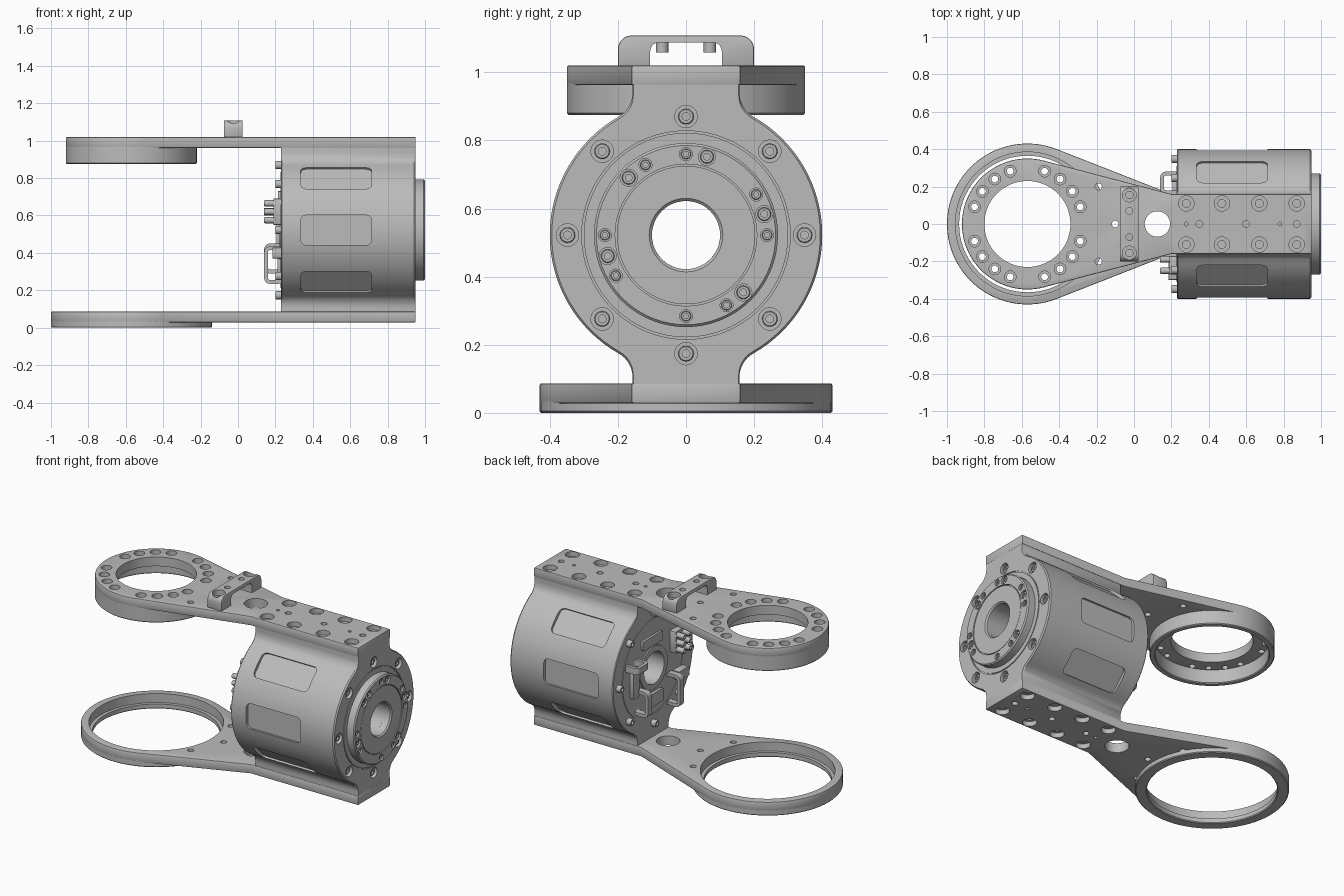
import bpy, bmesh
from math import sin, cos, pi, radians, atan2, acos, hypot
from mathutils import Matrix, Vector

if "Cube" in bpy.data.objects:
    bpy.data.objects.remove(bpy.data.objects["Cube"])

grey = bpy.data.materials.new("machined_grey")
grey.use_nodes = True
tone = (0.5, 0.5, 0.5, 1)
grey.diffuse_color = tone
grey.node_tree.nodes["Principled BSDF"].inputs["Base Color"].default_value = tone

CZ = 0.522                                  # height of the housing axis
RX = -0.57                                  # x of the two ring centres
AXLE = Matrix.Rotation(pi / 2, 4, 'Y')      # local z points along +x
BACK = Matrix.Rotation(-pi / 2, 4, 'Y')     # local z points along -x
DOWN = Matrix.Rotation(pi, 4, 'X')
T = lambda x, y, z: Matrix.Translation((x, y, z))


def loft(bm, rings, m, loop=False):
    """Join equal rings of points with quads; cap the ends unless looped."""
    vs = [[bm.verts.new(m @ Vector(p)) for p in r] for r in rings]
    n = len(vs[0])
    pairs = list(zip(vs, vs[1:])) + ([(vs[-1], vs[0])] if loop else [])
    for a, b in pairs:
        for i in range(n):
            j = (i + 1) % n
            bm.faces.new((a[i], a[j], b[j], b[i]))
    if not loop:
        bm.faces.new(vs[0][::-1])
        bm.faces.new(vs[-1])


def lathe(bm, profile, m, seg=64, loop=False):
    rings = [[(r * cos(2 * pi * i / seg), r * sin(2 * pi * i / seg), h) for i in range(seg)]
             for r, h in profile]
    loft(bm, rings, m, loop)


def prism(bm, pts, h0, h1, m=Matrix()):
    loft(bm, [[(x, y, h) for x, y in pts] for h in (h0, h1)], m)


def rounded(w, h, r, n=5):
    """Rounded rectangle outline with half sizes w and h."""
    pts = []
    for k, (sx, sy) in enumerate(((1, 1), (-1, 1), (-1, -1), (1, -1))):
        for i in range(n + 1):
            a = (k + i / n) * pi / 2
            pts.append((sx * (w - r) + r * cos(a), sy * (h - r) + r * sin(a)))
    return pts


def drill(bm, m, r, depth, wide=0, sink=0):
    """Hole entering along local -z, with an optional counterbore."""
    prof = [(r, -depth), (r, 0.02)]
    if wide:
        prof = [(r, -depth), (r, -sink), (wide, -sink), (wide, 0.02)]
    lathe(bm, prof, m, 24)


def screw(bm, m, r, h):
    """Socket head standing on local z = 0."""
    lathe(bm, [(r, -0.01), (r, h * 0.85), (r * 0.88, h), (r * 0.5, h), (r * 0.5, h * 0.5)], m, 16)


def make(name, bm, cut=None, bevel=0):
    bmesh.ops.recalc_face_normals(bm, faces=bm.faces)
    me = bpy.data.meshes.new(name)
    bm.to_mesh(me)
    bm.free()
    ob = bpy.data.objects.new(name, me)
    bpy.context.collection.objects.link(ob)
    me.materials.append(grey)
    bpy.context.view_layer.objects.active = ob
    if bevel:
        mod = ob.modifiers.new("edge", 'BEVEL')
        mod.width, mod.segments, mod.limit_method = bevel, 2, 'ANGLE'
        mod.angle_limit = radians(50)
        bpy.ops.object.modifier_apply(modifier=mod.name)
    if cut:
        tool = make(name + "_cutter", cut)
        tool.hide_render = True
        bpy.context.view_layer.objects.active = ob
        mod = ob.modifiers.new("holes", 'BOOLEAN')
        mod.operation, mod.object, mod.solver = 'DIFFERENCE', tool, 'EXACT'
        bpy.ops.object.modifier_apply(modifier=mod.name)
        bpy.data.objects.remove(tool)
    ob.data.shade_smooth()
    ob.data.set_sharp_from_angle(angle=radians(30))
    return ob


def around(r, deg, x):
    """Point on a circle about the housing axis, angle from +y towards +z."""
    return T(x, r * cos(radians(deg)), CZ + r * sin(radians(deg)))


# Housing: round body with filleted necks, written in (y, z) about the axis
R, F, NECK, TOP = 0.4, 0.08, 0.157, 0.452
fy = NECK + F
fz = (( R + F) ** 2 - fy ** 2) ** 0.5
t0 = atan2(fz, fy)
quarter = [(R * cos(t0 * i / 16), R * sin(t0 * i / 16)) for i in range(17)]
quarter += [(fy + F * cos(a), fz + F * sin(a))
            for a in [t0 + pi - t0 * i / 8 for i in range(1, 9)]]
quarter.append((NECK, TOP))
half = quarter + [(-y, z) for y, z in quarter[::-1]]
outline = half + [(-y, -z) for y, z in half[1:-1]]
bm, cut = bmesh.new(), bmesh.new()
loft(bm, [[(x, y * s, z * s) for y, z in outline]
          for x, s in ((0.23, 0.99), (0.235, 1), (0.94, 1), (0.948, 0.985))], T(0, 0, CZ))
lathe(cut, [(0.1, 0.1), (0.1, 1.1)], T(0, 0, CZ) @ AXLE)
for a in (45, 90, 135, -45, -90, -135):
    prism(cut, rounded(0.19, 0.08, 0.03), 0.38, 0.45,
          T(0.525, 0, CZ) @ Matrix.Rotation(radians(a), 4, 'X'))
for k in range(8):
    drill(cut, around(0.348, k * 45, 0.948) @ AXLE, 0.018, 0.06, 0.033, 0.03)
lathe(cut, [(0.306, 0.943), (0.306, 0.96), (0.3, 0.96), (0.3, 0.943)],
      T(0, 0, CZ) @ AXLE, loop=True)
make("housing", bm, cut)

# Output flange with its ring of sunk screws
bm, cut = bmesh.new(), bmesh.new()
lathe(bm, [(0.1, 0.93), (0.27, 0.93), (0.27, 0.993), (0.263, 1.0), (0.208, 1.0), (0.208, 0.992),
           (0.203, 0.992), (0.203, 0.998), (0.108, 0.998), (0.1, 0.99)],
      T(0, 0, CZ) @ AXLE, 72, True)
big, small = (75, 135, 15, 195, 315), (90, 120, 30, 0, 180, 210, 270, 300)
for a in big + small:
    drill(cut, around(0.238, a, 1.0) @ AXLE, 0.025 if a in big else 0.019, 0.02)
make("output_flange", bm, cut)

bm = bmesh.new()
for a in big + small:
    screw(bm, around(0.238, a, 0.978) @ AXLE, 0.02 if a in big else 0.015, 0.016)
for k in range(8):
    screw(bm, around(0.348, k * 45, 0.918) @ AXLE, 0.023, 0.02)
    screw(bm, around(0.348, k * 45, 0.23) @ BACK, 0.022, 0.03)
make("housing_screws", bm)


# Arm plates: disc end running tangentially into a straight bar
def arm_outline(r):
    px, py = 0.2, 0.16
    t = atan2(py, px - RX) + acos(r / hypot(px - RX, py))
    arc = [t + (2 * pi - 2 * t) * i / 64 for i in range(65)]
    return [(RX + r * cos(a), r * sin(a)) for a in arc] + [
        (px, -py), (0.95, -py), (0.95, py), (px, py)]


def arm(name, r, hole, z0, z1, face, flip, ring_bolts):
    bm, cut = bmesh.new(), bmesh.new()
    prism(bm, arm_outline(r), z0, z1)
    lathe(cut, [(hole, z0 - 0.1), (hole, z1 + 0.1)], T(RX, 0, 0), 72)
    lathe(cut, [(0.068, z0 - 0.1), (0.068, z1 + 0.1)], T(0.125, 0, 0), 32)
    for x in (0.28, 0.47, 0.67, 0.87):
        for y in (-0.11, 0.11):
            drill(cut, T(x, y, face) @ flip, 0.021, 0.1, 0.041, 0.03)
    for x, y, rad in ((0.28, 0, 0.01), (0.35, 0, 0.018), (0.6, 0, 0.018), (0.78, 0, 0.01),
                      (0.87, 0, 0.018), (-0.19, 0.2, 0.018), (-0.19, -0.2, 0.018),
                      (-0.1, 0, 0.018)):
        drill(cut, T(x, y, face) @ flip, rad, 0.1)
    if ring_bolts:
        for k in range(20):
            if k % 5:
                a = k * pi / 10
                drill(cut, T(RX + 0.297 * cos(a), 0.297 * sin(a), face), 0.018, 0.1, 0.031, 0.03)
    make(name, bm, cut, 0.006)


arm("upper_arm", 0.35, 0.23, 0.962, 1.02, 1.02, Matrix(), True)
arm("lower_arm", 0.43, 0.385, 0.028, 0.087, 0.028, DOWN, False)

# Skirt under the upper disc and stepped lip under the lower one
bm = bmesh.new()
lathe(bm, [(0.35, 0.97), (0.35, 0.88), (0.345, 0.875), (0.322, 0.875), (0.317, 0.88), (0.317, 0.97)],
      T(RX, 0, 0), 72, True)
make("upper_skirt", bm)
bm = bmesh.new()
lathe(bm, [(0.43, 0.04), (0.43, 0.005), (0.425, 0), (0.37, 0), (0.365, 0.005), (0.365, 0.03),
           (0.39, 0.03), (0.39, 0.04)], T(RX, 0, 0), 72, True)
make("lower_lip", bm)

# Bridge handle on the upper arm
side = Matrix(((0, 0, 1, 0), (1, 0, 0, 0), (0, 1, 0, 0), (0, 0, 0, 1)))   # (y, z) outline along x
bm, cut = bmesh.new(), bmesh.new()
top = [p for p in rounded(0.2, 0.1, 0.04) if p[1] > 0]
prism(bm, top + [(-0.2, 0.01), (0.2, 0.01)], -0.075, 0.025, T(0, 0, 1.008) @ side)
prism(cut, rounded(0.105, 0.06, 0.025), -0.2, 0.2, T(0, 0, 1.027) @ side)
for y in (-0.155, 0.155):
    drill(cut, T(-0.025, y, 1.108) @ Matrix(), 0.02, 0.07, 0.037, 0.035)
for y in (-0.07, 0.07):
    drill(cut, T(-0.025, y, 1.108), 0.018, 0.05)
make("handle", bm, cut, 0.005)


# Rear wire guards, connectors and cover plates
def guard(name, w, h, thick, m):
    bm = bmesh.new()
    out, inn = rounded(w, h, 0.03), rounded(w - 0.02, h - 0.02, 0.012)
    loft(bm, [[(x, y, z) for x, y in pts] for pts, z in
              ((out, -thick), (out, thick), (inn, thick), (inn, -thick))], m, True)
    make(name, bm)


UPRIGHT = Matrix.Rotation(pi / 2, 4, 'X')
guard("lower_guard", 0.055, 0.1, 0.02, T(0.195, -0.16, 0.335) @ UPRIGHT)
guard("upper_guard", 0.055, 0.06, 0.02, T(0.195, 0.22, 0.62))
guard("middle_guard", 0.055, 0.08, 0.02, T(0.195, 0.16, 0.37) @ UPRIGHT)

bm = bmesh.new()
for y, z, w, h, x in ((-0.22, 0.62, 0.05, 0.07, 0.19), (-0.25, 0.4, 0.05, 0.03, 0.185),
                      (0.2, 0.5, 0.03, 0.09, 0.205), (0, 0.33, 0.08, 0.04, 0.21),
                      (0.02, 0.7, 0.1, 0.03, 0.215)):
    prism(bm, rounded(w, h, 0.01, 2), x, 0.24, T(0, y, z) @ side @ T(0, 0, 0))
for y in (-0.25, -0.19):
    for z in (0.575, 0.62, 0.665):
        screw(bm, T(0.19, y, z) @ BACK, 0.017, 0.05)
make("rear_connectors", bm)

bm = bmesh.new()
lathe(bm, [(0.1, 0.222), (0.135, 0.222), (0.135, 0.24), (0.1, 0.24)], T(0, 0, CZ) @ AXLE, 48, True)
lathe(bm, [(0.29, 0.226), (0.31, 0.226), (0.31, 0.24), (0.29, 0.24)], T(0, 0, CZ) @ AXLE, 64, True)
make("rear_rims", bm)
